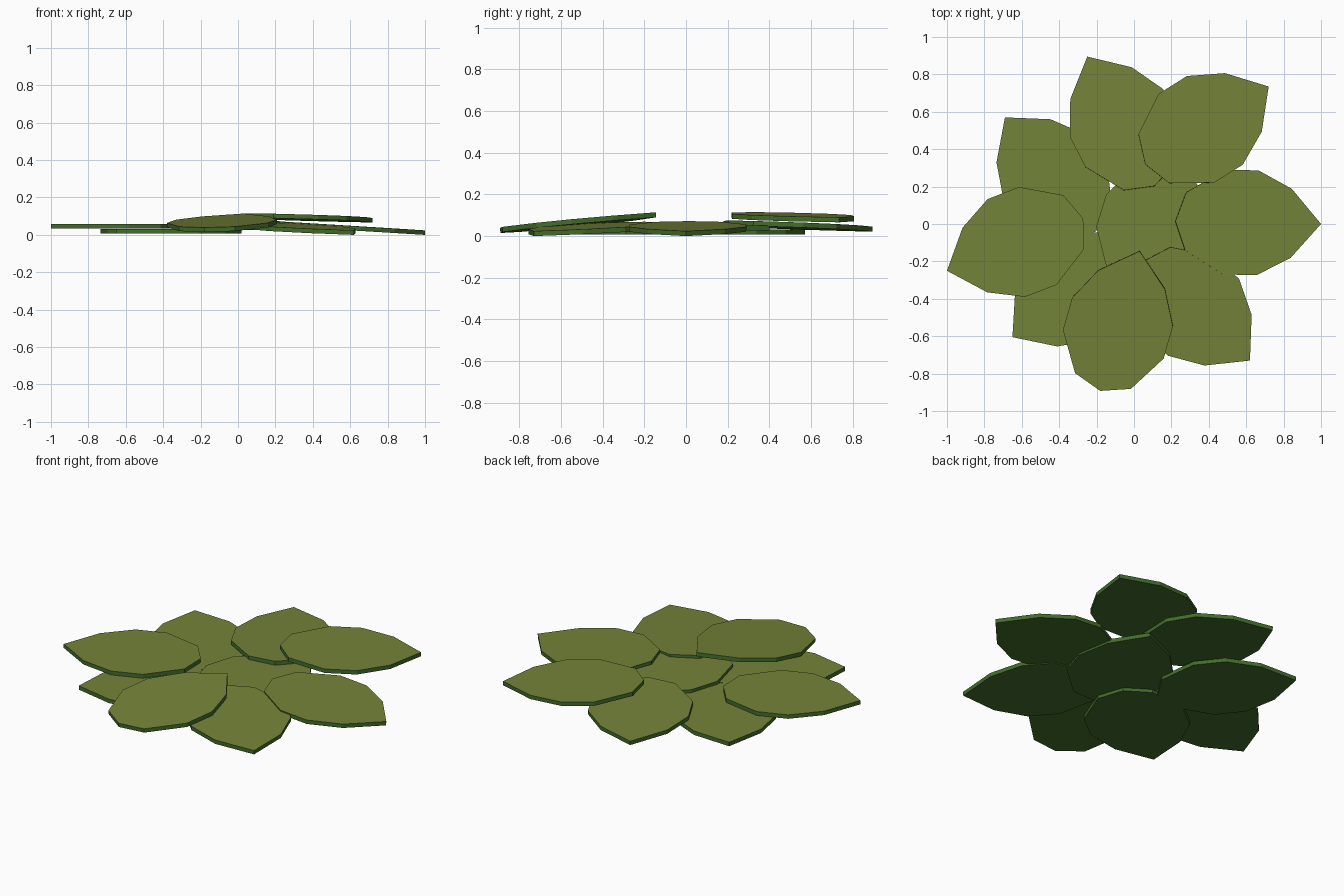
import bpy, bmesh
from mathutils import Vector, Matrix

if "Cube" in bpy.data.objects:
    bpy.data.objects.remove(bpy.data.objects["Cube"])

THICK = 0.024

# Flat colours: olive upper face, darker green rim and underside
def material(name, rgb):
    m = bpy.data.materials.new(name)
    m.diffuse_color = (*rgb, 1)
    m.use_nodes = True
    m.node_tree.nodes["Principled BSDF"].inputs["Base Color"].default_value = m.diffuse_color
    return m

TOP = material("olive_green", (0.175, 0.228, 0.040))
UNDER = material("dark_green", (0.055, 0.150, 0.024))

# Half leaf outline: distance from the tip, half width
HALF = [(0.16, 0.185), (0.34, 0.28), (0.52, 0.28), (0.725, 0.155)]
OUTLINE = [(0, 0)] + HALF + [(0.78, 0)] + [(u, -v) for u, v in reversed(HALF)]

def leaf(name, tip, base):
    """Ten-sided pointed slab; tip and base are points on the upper face."""
    tip, base = Vector(tip), Vector(base)
    along = (base - tip).normalized()
    across = Vector((0, 0, 1)).cross(along).normalized()
    normal = along.cross(across)
    bm = bmesh.new()
    upper = [bm.verts.new(tip + along * u + across * v) for u, v in OUTLINE]
    lower = [bm.verts.new(p.co - normal * THICK) for p in upper]
    bm.faces.new(upper).material_index = 0
    bm.faces.new(lower[::-1]).material_index = 1
    n = len(upper)
    for i in range(n):
        j = (i + 1) % n
        bm.faces.new((upper[i], lower[i], lower[j], upper[j])).material_index = 1
    bmesh.ops.recalc_face_normals(bm, faces=bm.faces)
    me = bpy.data.meshes.new(name)
    bm.to_mesh(me)
    bm.free()
    me.materials.append(TOP)
    me.materials.append(UNDER)
    ob = bpy.data.objects.new(name, me)
    bpy.context.collection.objects.link(ob)
    return ob

# Lowest layer
leaves = [
    leaf("leaf_back_left", (-0.69, 0.57, 0.035), (-0.205, -0.04, 0.035)),
    leaf("leaf_front_left", (-0.65, -0.605, 0.035), (-0.03, -0.13, 0.035)),
    # Middle layer
    leaf("leaf_centre", (0.22, 0.40, 0.054), (-0.01, -0.34, 0.054)),
    leaf("leaf_left", (-1.0, -0.25, 0.060), (-0.27, 0.03, 0.060)),
    leaf("leaf_right", (1.0, 0.0, 0.027), (0.22, 0.015, 0.075)),
    leaf("leaf_front_right", (0.62, -0.73, 0.027), (0.05, -0.20, 0.072)),
    leaf("leaf_back", (-0.25, 0.895, 0.048), (0.11, 0.20, 0.078)),
    # Top layer
    leaf("leaf_back_right", (0.72, 0.735, 0.093), (0.06, 0.32, 0.118)),
    leaf("leaf_front", (0.03, -0.145, 0.117), (-0.18, -0.89, 0.042)),
]

# Rest the lowest point on the ground
low = min(v.co.z for ob in leaves for v in ob.data.vertices)
for ob in leaves:
    ob.data.transform(Matrix.Translation((0, 0, -low)))
